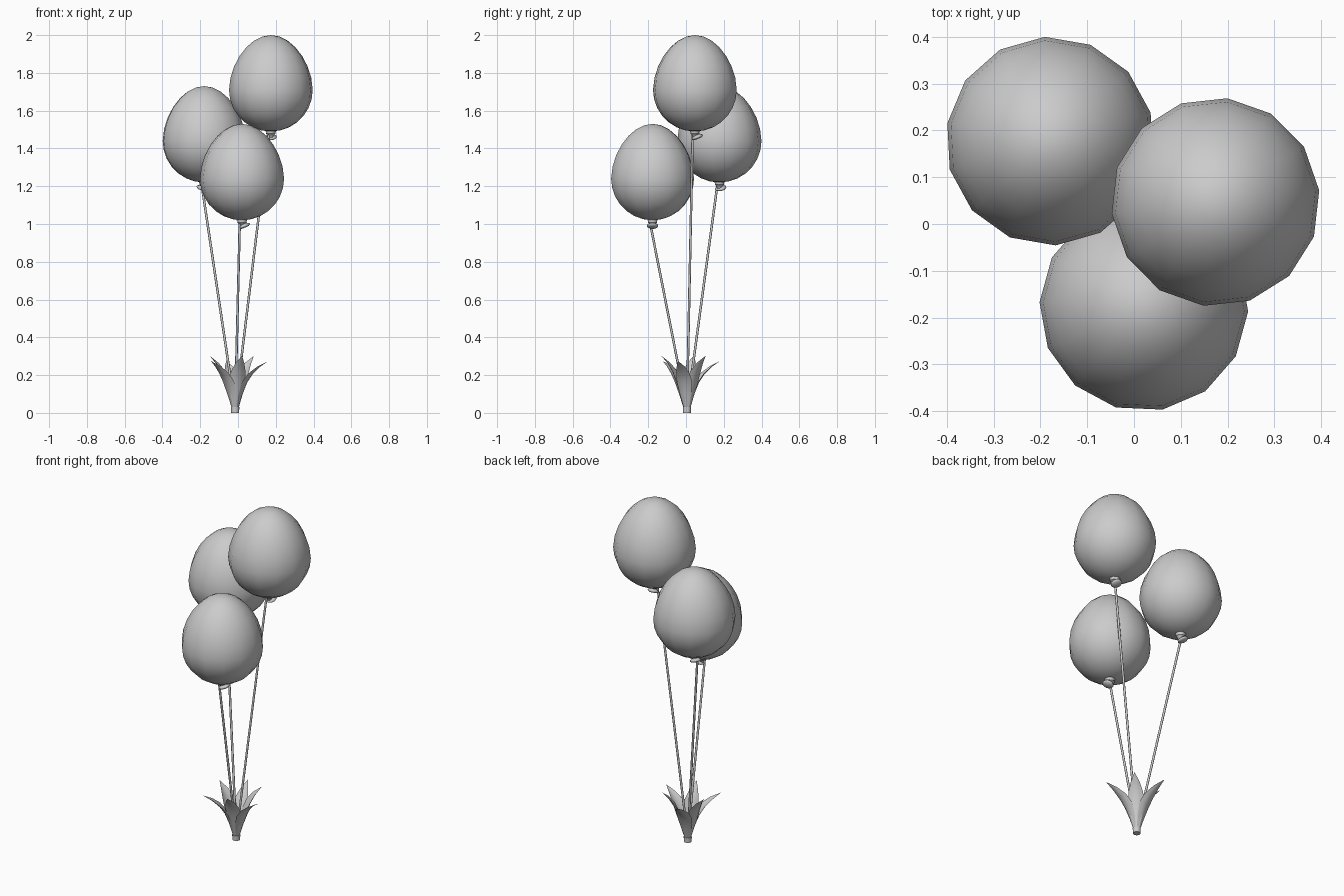
import bpy, bmesh, math
from mathutils import Vector, Matrix

if "Cube" in bpy.data.objects:
    bpy.data.objects.remove(bpy.data.objects["Cube"])

grey = bpy.data.materials.new("soft grey")
grey.diffuse_color = (0.6, 0.6, 0.6, 1)
grey.use_nodes = True
grey.node_tree.nodes["Principled BSDF"].inputs["Base Color"].default_value = grey.diffuse_color


def finish(name, bm, angle=60):
    mesh = bpy.data.meshes.new(name)
    bm.to_mesh(mesh)
    bm.free()
    mesh.materials.append(grey)
    obj = bpy.data.objects.new(name, mesh)
    bpy.context.collection.objects.link(obj)
    bpy.ops.object.select_all(action='DESELECT')
    obj.select_set(True)
    bpy.context.view_layer.objects.active = obj
    bpy.ops.object.shade_smooth_by_angle(angle=math.radians(angle))
    return obj


def lathe(name, profile, sides, matrix, turn=0, angle=60):
    """Revolve (radius, height) points around z, closing both ends."""
    bm = bmesh.new()
    rings = []
    for r, z in profile:
        if r == 0:
            rings.append([bm.verts.new((0, 0, z))] * sides)
        else:
            rings.append([bm.verts.new((r * math.cos(turn + math.tau * i / sides),
                                        r * math.sin(turn + math.tau * i / sides), z))
                          for i in range(sides)])
    for a, b in zip(rings, rings[1:]):
        for i in range(sides):
            j = (i + 1) % sides
            bm.faces.new(list(dict.fromkeys((a[i], a[j], b[j], b[i]))))
    for ring in (rings[0], rings[-1]):
        if len(set(ring)) > 1:
            bm.faces.new(ring)
    bmesh.ops.recalc_face_normals(bm, faces=bm.faces[:])
    bm.transform(matrix)
    return finish(name, bm, angle)


def egg_profile(radius=0.223, low=0.22, high=0.29, rings=14):
    """Egg outline from bottom to top, slimmer above the widest point."""
    pts = []
    for i in range(rings + 1):
        t = -math.pi / 2 + math.pi * i / rings
        s = math.sin(t)
        r = radius * math.cos(t) * (1 - 0.1 * max(s, 0) ** 1.5)
        pts.append((0 if i in (0, rings) else r, low + s * (high if s > 0 else low)))
    return pts


BASE = Vector((-0.015, 0.005, 0.02))
# name, bottom of balloon, facet angle, direction of the knot lip
BALLOONS = [("high", (0.174, 0.047, 1.49), 83.5, 90),
            ("middle", (-0.179, 0.177, 1.22), 93, 150),
            ("low", (0.021, -0.177, 1.02), -79.7, 0)]

for name, pos, turn, lip_dir in BALLOONS:
    bottom = Vector(pos)
    place = Matrix.Translation(bottom)
    lathe(name + "_balloon", egg_profile(), 14, place, math.radians(turn))
    # tied neck below the balloon
    lathe(name + "_neck", [(0, 0.012), (0.034, 0.01), (0.024, -0.006), (0.026, -0.012),
                           (0.016, -0.02), (0.012, -0.032), (0, -0.032)], 10, place)
    # tilted lip of the knot
    tilt = (place @ Matrix.Rotation(math.radians(lip_dir), 4, 'Z')
            @ Matrix.Translation((0.012, 0, -0.028)) @ Matrix.Rotation(math.radians(-22), 4, 'Y'))
    lathe(name + "_knot_lip", [(0, 0.01), (0.016, 0.009), (0.03, 0.002), (0.031, -0.004),
                               (0.022, -0.011), (0, -0.012)], 10, tilt)
    # string running down to the base
    top = bottom + Vector((-0.012, -0.012, -0.02))
    line = top - BASE
    lathe(name + "_string", [(0.0065, 0), (0.0065, line.length)], 8,
          Matrix.Translation(BASE) @ line.to_track_quat('Z', 'Y').to_matrix().to_4x4())

# stub that gathers the strings
lathe("base_stub", [(0.021, 0), (0.022, 0.03)], 12,
      Matrix.Translation((BASE.x, BASE.y, 0)), angle=30)

# two leaf shapes: distance out, height, half width
SHORT = [(0.017, 0.025, 0.014), (0.034, 0.09, 0.03), (0.055, 0.16, 0.043),
         (0.077, 0.215, 0.04), (0.105, 0.262, 0.024), (0.14, 0.302, 0)]
LONG = [(0.017, 0.025, 0.014), (0.036, 0.09, 0.03), (0.064, 0.16, 0.042),
        (0.095, 0.205, 0.037), (0.135, 0.243, 0.022), (0.182, 0.275, 0)]


def leaf(name, rows, degrees):
    bm = bmesh.new()
    grid = []
    for out, z, w in rows:
        if w == 0:
            grid.append([bm.verts.new((out, 0, z))] * 5)
        else:
            # cupped cross-section, edges bent toward the inside
            grid.append([bm.verts.new((out - 0.35 * w * k * k, w * k, z + 0.1 * w * k * k))
                         for k in (-1, -0.5, 0, 0.5, 1)])
    for a, b in zip(grid, grid[1:]):
        for i in range(4):
            bm.faces.new(list(dict.fromkeys((a[i], a[i + 1], b[i + 1], b[i]))))
    bm.transform(Matrix.Translation((BASE.x, BASE.y, 0))
                 @ Matrix.Rotation(math.radians(degrees), 4, 'Z'))
    finish(name, bm)


for i in range(6):
    leaf("leaf_%d" % (i + 1), SHORT if i % 2 else LONG, -15 + 60 * i)
